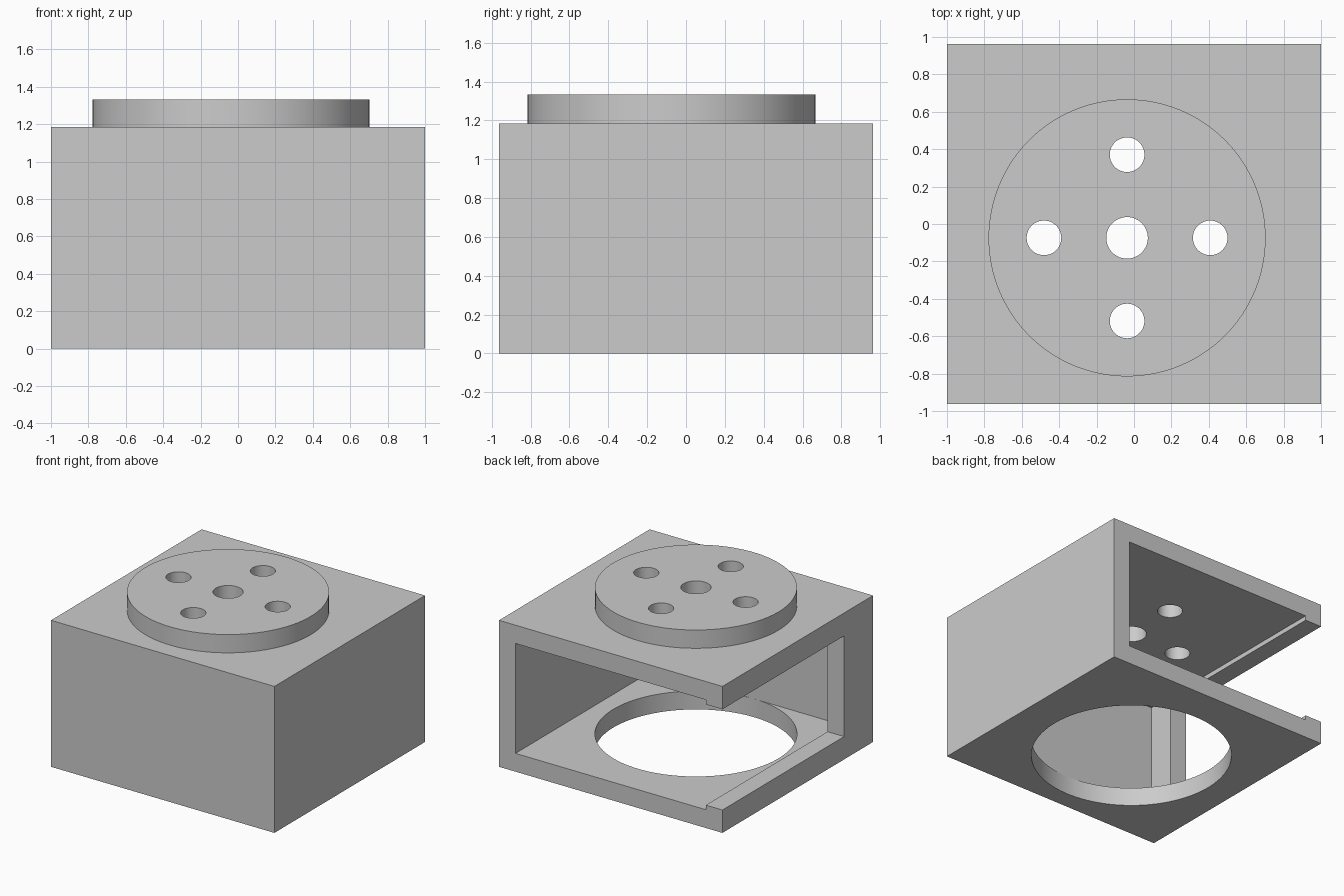
import bpy
import math

U = 2 / 27                    # design unit: the housing is 27 x 26 x 16 units
W, D, H, T = 27, 26, 16, 2    # width, depth, height, wall thickness
CX, CY = 13, 12               # flange axis, from the right front corner

cube = bpy.data.objects.get("Cube")
if cube:
    bpy.data.objects.remove(cube, do_unlink=True)

grey = bpy.data.materials.new("plain grey")
grey.use_nodes = True
colour = (0.60, 0.60, 0.60, 1)
grey.diffuse_color = colour
grey.node_tree.nodes["Principled BSDF"].inputs["Base Color"].default_value = colour


def place(x, y, z):
    return ((x - W / 2) * U, (y - D / 2) * U, z * U)


def box(name, low, high):
    centre = [(a + b) / 2 for a, b in zip(low, high)]
    bpy.ops.mesh.primitive_cube_add(size=1, location=place(*centre))
    ob = bpy.context.object
    ob.name = name
    ob.scale = [(b - a) * U for a, b in zip(low, high)]
    bpy.ops.object.transform_apply(location=True, rotation=False, scale=True)
    return ob


def cylinder(name, x, y, radius, z0, z1, sides=48):
    bpy.ops.mesh.primitive_cylinder_add(
        vertices=sides, radius=radius * U, depth=(z1 - z0) * U,
        location=place(x, y, (z0 + z1) / 2))
    ob = bpy.context.object
    ob.name = name
    return ob


def combine(target, tool, operation):
    mod = target.modifiers.new(tool.name, 'BOOLEAN')
    mod.operation = operation
    mod.solver = 'EXACT'
    mod.object = tool
    bpy.context.view_layer.objects.active = target
    bpy.ops.object.modifier_apply(modifier=mod.name)
    bpy.data.objects.remove(tool, do_unlink=True)


# Outer block with the raised round flange on its roof
housing = box("flanged_housing", (0, 0, 0), (W, D, H))
combine(housing, cylinder("flange", CX, CY, 10, H - 1, H + 2, 128), 'UNION')

# Inner chamber, open at the back
combine(housing, box("chamber", (T, T, T), (W - T, D + 1, H - T)), 'DIFFERENCE')

# Side window: leaves a front post and low lips above and below
combine(housing, box("side_window", (-1, 5, T + 0.5), (T + 0.5, D + 1, H - T - 0.5)),
        'DIFFERENCE')

# Large round opening in the floor
combine(housing, cylinder("floor_opening", CX, CY, 10, -1, T + 1, 128), 'DIFFERENCE')

# Centre bore and four bolt holes through roof and flange
combine(housing, cylinder("centre_bore", CX, CY, 1.5, H - T - 1, H + 3), 'DIFFERENCE')
for i in range(4):
    a = i * math.pi / 2
    hole = cylinder("bolt_hole", CX + 6 * math.cos(a), CY + 6 * math.sin(a), 1.25,
                    H - T - 1, H + 3)
    combine(housing, hole, 'DIFFERENCE')

housing.data.materials.clear()
housing.data.materials.append(grey)
bpy.ops.object.select_all(action='DESELECT')
housing.select_set(True)
bpy.context.view_layer.objects.active = housing
bpy.ops.object.shade_smooth_by_angle(angle=math.radians(30))
